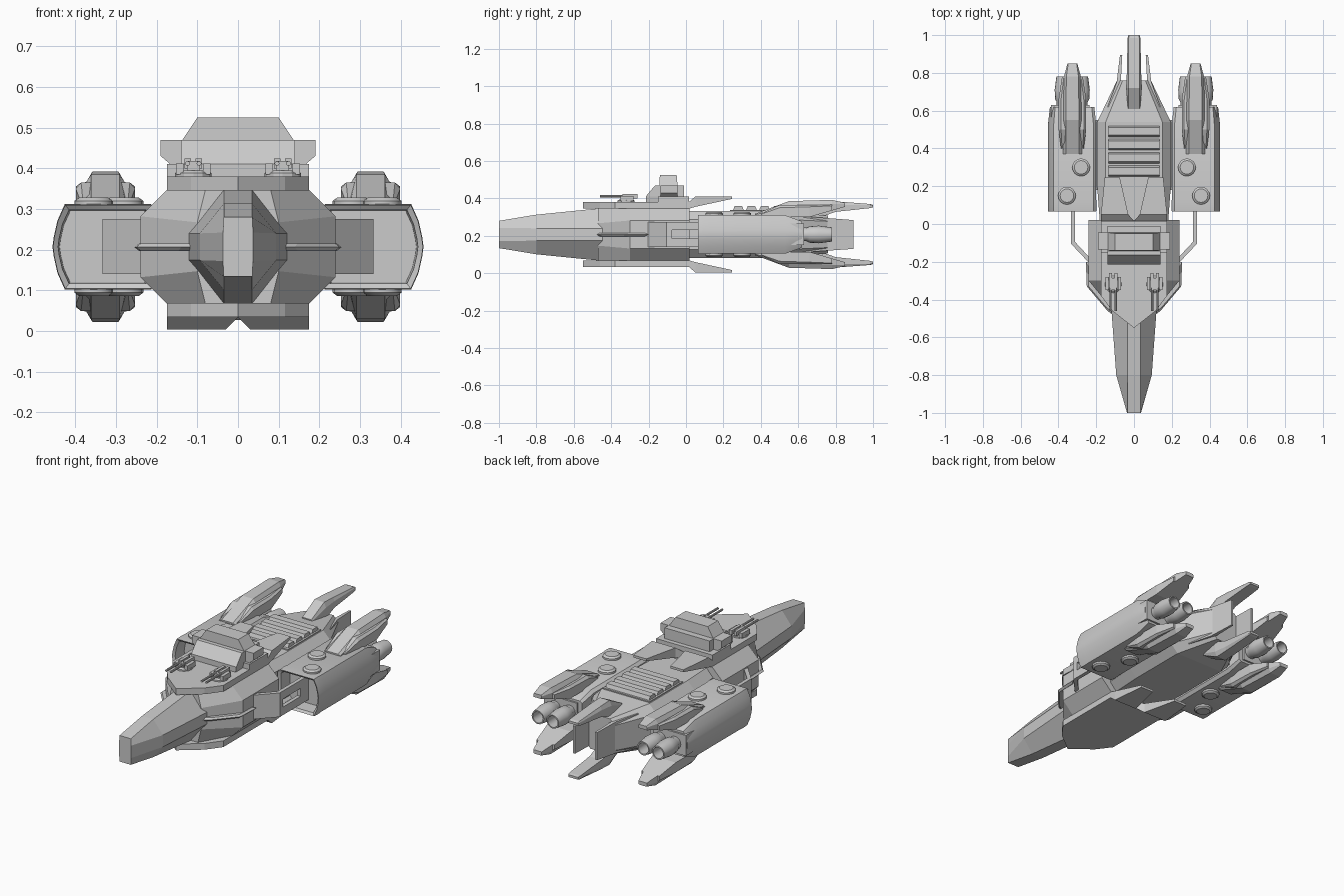
import bpy, bmesh, math
from mathutils import Vector, Matrix

if "Cube" in bpy.data.objects:
    bpy.data.objects.remove(bpy.data.objects["Cube"], do_unlink=True)

MID = 0.207  # height of the horizontal symmetry plane

grey = bpy.data.materials.new("hull_grey")
grey.use_nodes = True
grey.diffuse_color = (0.6, 0.6, 0.6, 1)
grey.node_tree.nodes["Principled BSDF"].inputs["Base Color"].default_value = (0.6, 0.6, 0.6, 1)


def build(name, verts, faces, mx=False, mz=False, smooth=False):
    """Make a mesh object, with optional left/right and top/bottom copies."""
    for sx in ((1, -1) if mx else (1,)):
        for sz in ((1, -1) if mz else (1,)):
            full = (("left_" if sx > 0 else "right_") if mx else "") \
                + (("upper_" if sz > 0 else "lower_") if mz else "") + name
            me = bpy.data.meshes.new(full)
            me.from_pydata([(x * sx, y, MID + (z - MID) * sz) for x, y, z in verts], [], faces)
            bm = bmesh.new()
            bm.from_mesh(me)
            bmesh.ops.recalc_face_normals(bm, faces=bm.faces)
            bm.to_mesh(me)
            bm.free()
            me.materials.append(grey)
            ob = bpy.data.objects.new(full, me)
            bpy.context.collection.objects.link(ob)
            if smooth:
                bpy.ops.object.select_all(action="DESELECT")
                ob.select_set(True)
                bpy.context.view_layer.objects.active = ob
                bpy.ops.object.shade_smooth_by_angle(angle=math.radians(35))


def skin(name, rings, **kw):
    """Join equal rings of points and cap both ends."""
    n = len(rings[0])
    faces = [tuple(range(n)), tuple(range((len(rings) - 1) * n, len(rings) * n))]
    for r in range(len(rings) - 1):
        for i in range(n):
            j = (i + 1) % n
            faces.append((r * n + i, r * n + j, r * n + n + j, r * n + n + i))
    build(name, [p for ring in rings for p in ring], faces, **kw)


def loft(name, sections, **kw):
    """Sections are (y, [(x, z), ...])."""
    skin(name, [[(x, y, z) for x, z in pts] for y, pts in sections], **kw)


def slab(name, outline, z0, z1, **kw):
    skin(name, [[(x, y, z) for x, y in outline] for z in (z0, z1)], **kw)


def box(name, x0, x1, y0, y1, z0, z1, **kw):
    slab(name, [(x0, y0), (x1, y0), (x1, y1), (x0, y1)], z0, z1, **kw)


def octagon(top, side, ht, hs):
    half = [(top, ht), (side, hs), (side, -hs), (top, -ht)]
    return [(x, MID + z) for x, z in half] + [(-x, MID + z) for x, z in reversed(half)]


def hexagon(cx, top, base, z_top, z_mid, z_low):
    return [(cx - top, z_top), (cx + top, z_top), (cx + base, z_mid),
            (cx + base, z_low), (cx - base, z_low), (cx - base, z_mid)]


def circle(cx, cy, r, n=16):
    return [(cx + r * math.cos(math.tau * i / n), cy + r * math.sin(math.tau * i / n)) for i in range(n)]


def mirrored(half):
    return half + [(-x, y) for x, y in reversed(half) if x > 0]


# Nose and front hull
loft("nose", [(-1, octagon(.035, .037, .073, .035)), (-.8, octagon(.035, .094, .106, .033)),
              (-.38, octagon(.035, .125, .148, .033)), (-.3, octagon(.035, .125, .148, .033))])
loft("front_hull", [(-.47, octagon(.08, .1, .14, .06)), (-.3, octagon(.175, .24, .14, .075)),
                    (.02, octagon(.175, .24, .14, .075))])
slab("hull_plate", mirrored([(0, -.55), (.115, -.46), (.175, -.38), (.175, .02), (0, .02)]),
     .345, .38, mz=True)

# Backward prongs of the hull plates
skin("plate_prong", [[(.0, .015, .345), (.175, .015, .345), (.175, .015, .38), (0, .015, .38)],
                     [(.03, .05, .355), (.175, .05, .355), (.175, .05, .41), (.03, .05, .41)],
                     [(.075, .245, .397), (.155, .245, .397), (.155, .245, .41), (.075, .245, .41)]],
     mx=True, mz=True)

# Rear hull, tail blades and tail fins
loft("rear_hull", [(0, octagon(.14, .18, .125, .08)), (.2, octagon(.15, .195, .125, .08)),
                   (.54, octagon(.15, .195, .125, .08)), (.76, octagon(.06, .09, .1, .07))])
skin("tail_blade", [[(.075, .62, .11), (.14, .62, .11), (.14, .62, .305), (.075, .62, .305)],
                    [(.07, .75, .12), (.092, .75, .12), (.092, .75, .295), (.07, .75, .295)],
                    [(.062, .895, .13), (.074, .895, .13), (.074, .895, .284), (.062, .895, .284)]], mx=True)
loft("tail_fin", [(.61, hexagon(0, .028, .032, .33, .32, .29)), (.72, hexagon(0, .03, .042, .387, .36, .3)),
                  (.8, hexagon(0, .03, .038, .384, .365, .328)), (.985, hexagon(0, .028, .034, .37, .365, .348)),
                  (1, hexagon(0, .026, .03, .365, .362, .352))], mz=True)

# Engine grille on the deck
box("grille_bed", -.145, .145, .235, .53, .325, .338)
for k in range(4):
    y = .25 + .07 * k
    skin(f"grille_bar_{k + 1}", [[(x, y, .335), (x, y + .01, .358), (x, y + .05, .358), (x, y + .06, .335)]
                                 for x in (-.135, .135)])

# Side pods with a recessed front
pod = [(.215, .31), (.425, .31), (.443, .27), (.452, .23), (.455, MID), (.452, .184),
       (.443, .144), (.425, .104), (.215, .104), (.2, .12), (.2, .294)]


def scaled(fx, fz):
    return [(.33 + (x - .33) * fx, MID + (z - MID) * fz) for x, z in pod]


loft("side_pod", [(.15, scaled(.87, .85)), (.075, scaled(.9, .88)), (.065, scaled(1, 1)),
                  (.1, scaled(1.01, 1.02)), (.13, scaled(1, 1)), (.53, scaled(1, 1)),
                  (.62, scaled(.92, .68))], mx=True, smooth=True)
box("pod_link", .15, .22, .18, .55, .14, .275, mx=True)
box("pod_shoulder", .235, .44, .54, .63, .15, .265, mx=True)

# Round hatches on the pods
for k, (x, y) in enumerate([(.28, .3), (.355, .15)]):
    skin(f"pod_hatch_{k + 1}", [[(a, b, z) for a, b in circle(x, y, r)]
                                for z, r in ((.3, .047), (.32, .047), (.328, .036))], mx=True, mz=True, smooth=True)

# Pod fins: wide flange with a raised spine
FX = .326
loft("pod_flange", [(.4, hexagon(FX, .055, .06, .318, .315, .3)), (.5, hexagon(FX, .06, .073, .365, .35, .3)),
                    (.66, hexagon(FX, .06, .073, .365, .355, .3)),
                    (.78, hexagon(FX, .045, .055, .366, .36, .335))], mx=True, mz=True)
loft("pod_spine", [(.37, hexagon(FX, .035, .05, .318, .312, .3)), (.55, hexagon(FX, .035, .048, .385, .365, .31)),
                   (.78, hexagon(FX, .032, .045, .392, .37, .335)),
                   (.85, hexagon(FX, .022, .026, .376, .37, .355))], mx=True, mz=True)

# Twin hollow thrusters
for k, x in enumerate((.281, .373)):
    loft(f"thruster_{k + 1}", [(y, circle(x, MID, r)) for y, r in
                               ((.6, .036), (.645, .036), (.66, .044), (.71, .047), (.78, .038),
                                (.78, .031), (.7, .031))], mx=True, smooth=True)

# Bent brackets from hull to pods, with an open window
skin("bracket_arm", [[(x, y, z) for x, y in ((.2, -.215), (.215, -.23), (.333, -.105), (.333, -.075),
                                            (.312, -.075), (.312, -.095))] for z in (.14, .275)], mx=True)
for name, z0, z1 in (("bracket_upper_rail", .23, .275), ("bracket_lower_rail", .14, .185)):
    box(name, .312, .333, -.08, .15, z0, z1, mx=True)
box("bracket_end", .312, .333, .08, .15, .18, .235, mx=True)

# Thin side winglets
outline = [(.1, -.49), (.14, -.46), (.25, -.33), (.255, -.2), (.22, -.2), (.1, -.3)]
skin("winglet", [[(.18 + (x - .18) * s, -.34 + (y + .34) * s, z) for x, y in outline]
                 for z, s in ((.197, .85), (.206, 1), (.215, .85))], mx=True)

# Bridge
skin("bridge_base", [[(-w, f, z), (w, f, z), (w, b, z), (-w, b, z)]
                     for z, w, f, b in ((.375, .135, -.215, -.01), (.41, .14, -.215, -.01), (.47, .14, -.165, -.01))])
skin("bridge_roof", [[(-w, f, z), (w, f, z), (w, b, z), (-w, b, z)]
                     for z, w, f, b in ((.465, .14, -.142, -.045), (.525, .1, -.14, -.05))])
loft("bridge_ear", [(y, [(.13, .47), (.19, .47), (.19, .43), (.155, .4), (.13, .4)])
                    for y in (-.135, -.045)], mx=True)
box("bridge_foot", -.175, .175, -.15, .015, .375, .41)

# Twin gun turrets
TX = .11
skin("turret_base", [[(a, b, z) for a, b in circle(TX, -.32, r, 12)]
                     for z, r in ((.375, .045), (.388, .045), (.395, .035))], mx=True)
box("turret_core", TX - .016, TX + .016, -.35, -.285, .39, .418, mx=True)
for k, s in enumerate((-1, 1)):
    box(f"turret_cheek_{k + 1}", TX + s * .033 - .009, TX + s * .033 + .009, -.35, -.28, .385, .412, mx=True)
    box(f"turret_breech_{k + 1}", TX + s * .014 - .008, TX + s * .014 + .008, -.34, -.26, .4, .424, mx=True)
    loft(f"turret_barrel_{k + 1}", [(y, circle(TX + s * .014, .412, .006, 8)) for y in (-.46, -.33)], mx=True)
